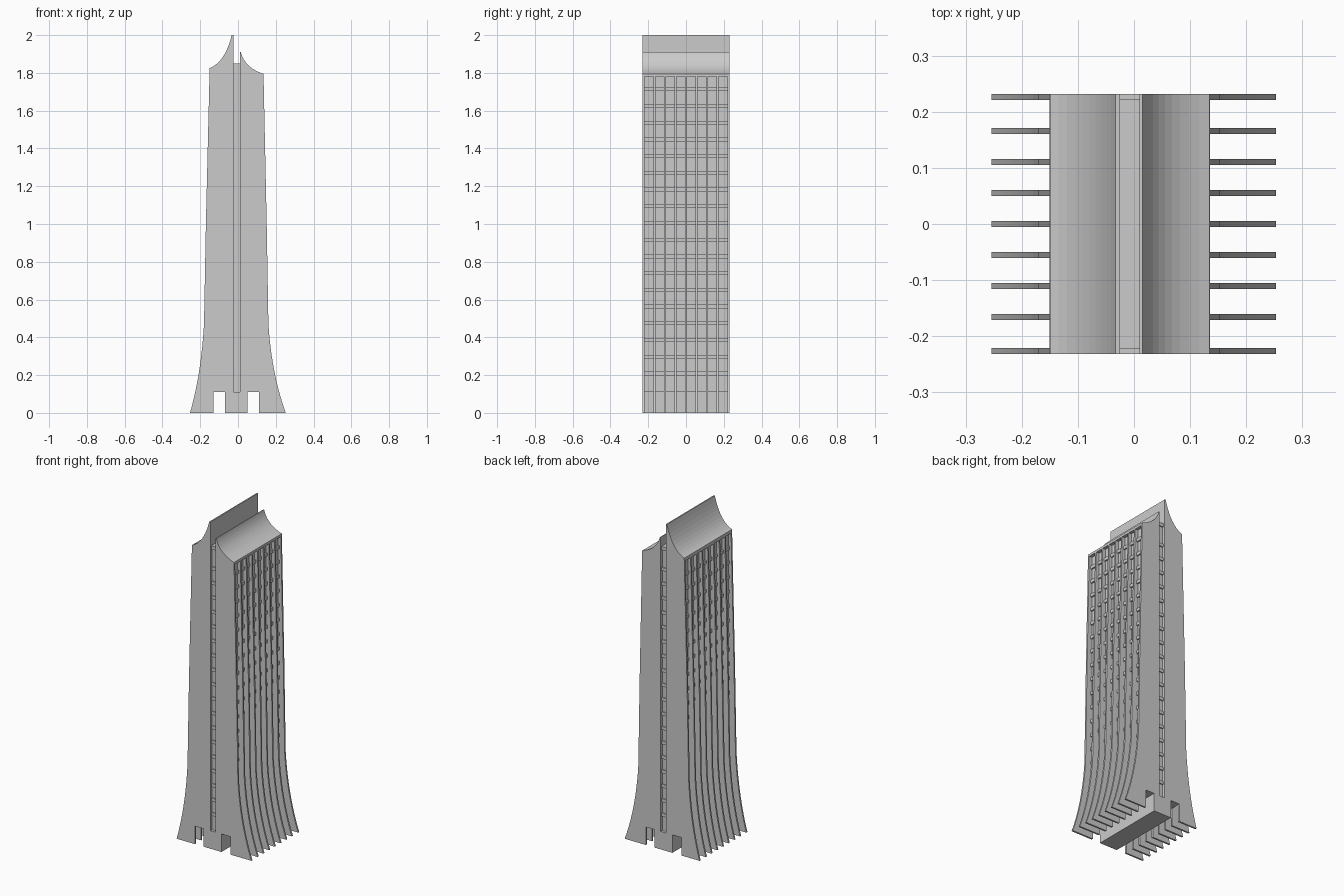
import bpy
import bmesh
from mathutils import Vector

cube = bpy.data.objects.get("Cube")
if cube:
    bpy.data.objects.remove(cube, do_unlink=True)

GREY = (0.6, 0.6, 0.6, 1.0)
mat = bpy.data.materials.new("concrete grey")
mat.use_nodes = True
mat.diffuse_color = GREY
mat.node_tree.nodes["Principled BSDF"].inputs["Base Color"].default_value = GREY

HALF_DEPTH = 0.2315
FIN = 0.0105          # fin thickness
BASE = 0.11           # height of the open ground level
FLOOR = 0.0885        # storey height


def curve(a, c, b, steps=10):
    """Points on a quadratic curve from a to b, pulled towards c."""
    a, b, c = Vector(a), Vector(b), Vector(c)
    ts = [i / steps for i in range(steps + 1)]
    return [tuple(a * (1 - t) ** 2 + c * 2 * t * (1 - t) + b * t * t) for t in ts]


def add_prism(bm, outline, y0, y1):
    """Extrude an x-z outline along y."""
    face = bm.faces.new([bm.verts.new((x, y0, z)) for x, z in outline])
    out = bmesh.ops.extrude_face_region(bm, geom=[face])
    verts = [v for v in out["geom"] if isinstance(v, bmesh.types.BMVert)]
    bmesh.ops.translate(bm, verts=verts, vec=(0, y1 - y0, 0))


def rect(x0, x1, z0, z1):
    return [(x0, z0), (x1, z0), (x1, z1), (x0, z1)]


def make_object(name, prisms):
    bm = bmesh.new()
    for outline, y0, y1 in prisms:
        add_prism(bm, outline, y0, y1)
    bmesh.ops.recalc_face_normals(bm, faces=bm.faces)
    mesh = bpy.data.meshes.new(name)
    bm.to_mesh(mesh)
    bm.free()
    mesh.materials.append(mat)
    obj = bpy.data.objects.new(name, mesh)
    bpy.context.collection.objects.link(obj)
    return obj


# Tower shell: two flared wings, a central slot and two ground passages
outline = [(-0.07, 0), (0.05, 0), (0.05, BASE), (0.11, BASE), (0.11, 0)]
outline += curve((0.253, 0), (0.178, 0.205), (0.161, 0.47))
outline += [(0.152, 1.0)]
outline += curve((0.135, 1.795), (0.035, 1.8275), (0.015, 1.91))
outline += [(0.01, 1.91), (0.01, BASE), (-0.025, BASE), (-0.025, 2.0)]
outline += curve((-0.033, 2.0), (-0.0685, 1.8575), (-0.15, 1.825))
outline += [(-0.17, 1.0)]
outline += curve((-0.18, 0.47), (-0.195, 0.205), (-0.254, 0))
outline += [(-0.13, 0), (-0.13, BASE), (-0.07, BASE)]
tower = make_object("tower_shell", [(outline, -HALF_DEPTH, HALF_DEPTH)])

# Bays cut between the nine fins on each side
end = HALF_DEPTH - FIN / 2
fins = [-end] + [0.0552 * i for i in range(-3, 4)] + [end]
bays = [(a + FIN / 2, b - FIN / 2) for a, b in zip(fins, fins[1:])]


def bay_outline(inner, wall, outer, top):
    return [(inner, -0.1), (outer, -0.1), (outer, top),
            (wall, top), (wall, BASE), (inner, BASE)]


sides = [bay_outline(0.08, 0.116, 0.4, 1.78), bay_outline(-0.1, -0.132, -0.4, 1.805)]
cutter = make_object("bay_cutter", [(s, y0, y1) for s in sides for y0, y1 in bays])
cutter.hide_render = True
mod = tower.modifiers.new("bays", "BOOLEAN")
mod.object = cutter
mod.operation = "DIFFERENCE"
mod.solver = "EXACT"
bpy.context.view_layer.objects.active = tower
bpy.ops.object.modifier_apply(modifier=mod.name)
bpy.data.objects.remove(cutter, do_unlink=True)

# Recessed core standing in the slot
make_object("slot_core", [(rect(-0.025, 0.01, BASE, 1.85), -0.215, 0.215)])

# Floor edges showing in the bays and in the slot
levels = [BASE + FLOOR * i for i in range(1, 19)]
make_object("floor_slabs", [(rect(-0.141, 0.125, z, z + 0.02), -0.2215, 0.2215)
                            for z in levels])
make_object("core_roof", [(rect(-0.025, 0.01, 1.83, 1.851), -0.2215, 0.2215)])
